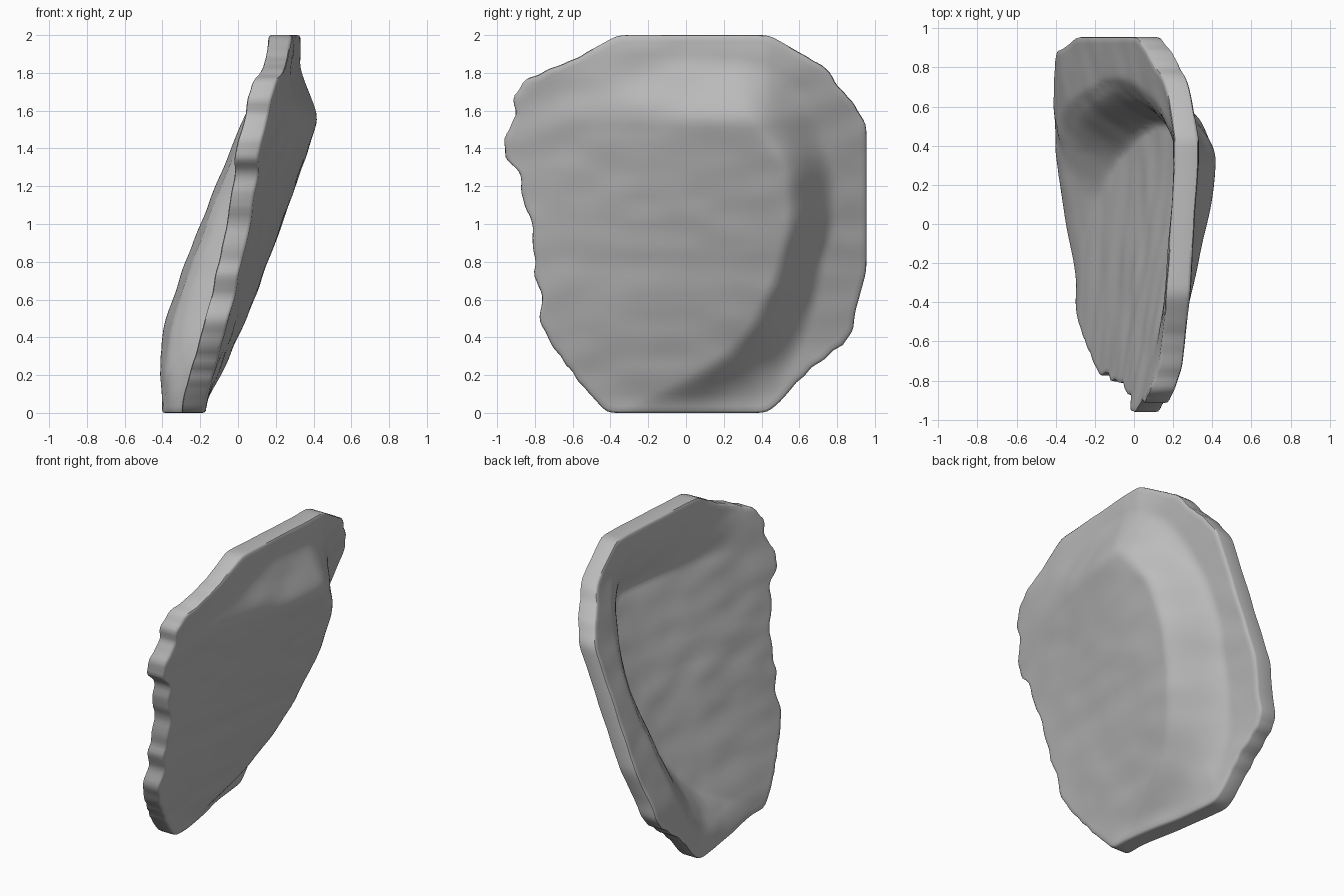
import bpy
import bmesh
from math import cos, sin, tau
from mathutils import Vector, noise

# Remove the default cube
default_cube = bpy.data.objects.get("Cube")
if default_cube:
    bpy.data.objects.remove(default_cube, do_unlink=True)

THICKNESS = 0.122
RINGS = 44
STEP = 0.028

# Ragged outline of the plate as (y, z)
outline = [(-.42, 0), (.43, 0), (.5, .06), (.6, .18), (.87, .4), (.9, .55),
           (.955, .75), (.955, 1.53), (.86, 1.67), (.72, 1.84), (.65, 1.88),
           (.44, 2), (-.36, 2), (-.6, 1.87), (-.87, 1.75), (-.92, 1.66),
           (-.9, 1.58), (-.96, 1.45), (-.96, 1.35), (-.88, 1.28), (-.86, 1.1),
           (-.81, 1), (-.82, .9), (-.79, .8), (-.81, .75), (-.76, .62),
           (-.78, .48), (-.7, .34), (-.55, .15)]

# Profiles by height: raised panel, bent flange, fold line and fold width
panel_profile = [(0, -.17), (.5, .05), (.95, .22), (1.4, .38), (1.6, .45), (2, .57)]
flange_profile = [(0, -.28), (.2, -.26), (.4, -.22), (.75, -.09), (1.5, .21), (1.75, .3), (1.85, .33), (2, .33)]
fold_profile = [(0, -.4), (.2, .05), (.4, .3), (.7, .45), (1, .53), (1.3, .51), (1.6, .28), (2, .2)]
width_profile = [(0, .8), (.2, .5), (.4, .34), (.8, .25), (1.3, .28), (1.6, .42), (2, .45)]


def smoothstep(t):
    t = max(0, min(1, t))
    return t * t * (3 - 2 * t)


def profile_value(profile, z):
    for (z0, v0), (z1, v1) in zip(profile, profile[1:]):
        if z <= z1:
            return v0 + (v1 - v0) * (z - z0) / (z1 - z0)
    return profile[-1][1]


def soft_value(profile, z):
    # Average nearby heights so the profile has no hard kinks
    offsets = (-.08, -.04, 0, .04, .08)
    return sum(profile_value(profile, max(0, min(2, z + d))) for d in offsets) / len(offsets)


def outer_x(y, z):
    # The panel falls away to the front and levels off towards the fold
    across = y - .2
    across = (across - (across ** 2 + .03) ** .5) / 2
    panel = soft_value(panel_profile, z) + (.03 + .14 * z) * across
    flange = soft_value(flange_profile, z)
    flange -= .15 * max(0, y - .43) + .07 * max(0, .3 - y)
    past_side = max(0, (y - soft_value(fold_profile, z)) / soft_value(width_profile, z))
    past_top = max(0, (z - 1.52) / .37)
    bend = smoothstep((past_side ** 2 + past_top ** 2) ** .5)
    return panel - bend * max(0, panel - flange)


# Sample disc that keeps the wall equally thick through the folds
disc = [(0, 0)] + [(r * cos(tau * k / 8), r * sin(tau * k / 8)) for r in (.4, .8) for k in range(8)]


def inner_x(y, z):
    t = THICKNESS
    return min(outer_x(y + a * t, z + b * t) - t * (1 - a * a - b * b) ** .5 for a, b in disc)


def wave(y, z, seed):
    # Faint hammered waviness
    return noise.noise(Vector((seed, y * 4, z * 7))) * .007


def resample(points, step):
    result = []
    for a, b in zip(points, points[1:] + points[:1]):
        a, b = Vector(a), Vector(b)
        count = max(2, round((b - a).length / step))
        result += [a.lerp(b, i / count) for i in range(count)]
    return result


def soften(points, passes):
    for _ in range(passes):
        n = len(points)
        points = [(points[i - 1] + points[i] * 2 + points[(i + 1) % n]) / 4 for i in range(n)]
    return points


def chip(point, middle):
    # Small nicks along the edge, fading out at the straight sides
    fade = smoothstep(point.y * 5) * smoothstep((2 - point.y) * 5) * smoothstep((.96 - point.x) * 8)
    nick = noise.noise(Vector((3, point.x * 14, point.y * 14))) * .012 * fade
    return point + (point - middle) * nick


def build_plate():
    bm = bmesh.new()
    middle = Vector((0, 1))
    border = soften(resample(outline, STEP), 2)
    border = [chip(p, middle) for p in border]
    count = len(border)

    def add_vert(p, surface, inset, seed):
        x = surface(p.x, p.y) + inset + wave(p.x, p.y, seed)
        return bm.verts.new((x, p.x, p.y))

    def add_ring(scale, surface, inset, seed):
        return [add_vert(middle.lerp(p, scale), surface, inset, seed) for p in border]

    # Outer face, rounded rim, then inner face
    fractions = [i / RINGS * .988 for i in range(1, RINGS + 1)]
    loops = [add_ring(f, outer_x, 0, 1) for f in fractions]
    loops += [add_ring(.997, outer_x, -.005, 1), add_ring(1, outer_x, -.017, 1),
              add_ring(1, inner_x, .017, 5), add_ring(.997, inner_x, .005, 5)]
    loops += [add_ring(f, inner_x, 0, 5) for f in reversed(fractions)]
    for a, b in zip(loops, loops[1:]):
        for i in range(count):
            j = (i + 1) % count
            bm.faces.new((a[i], a[j], b[j], b[i]))

    # Close the centre of each face
    for ring, surface, seed in ((loops[0], outer_x, 1), (loops[-1], inner_x, 5)):
        tip = add_vert(middle, surface, 0, seed)
        for i in range(count):
            bm.faces.new((ring[i], ring[(i + 1) % count], tip))

    bmesh.ops.recalc_face_normals(bm, faces=bm.faces)
    mesh = bpy.data.meshes.new("curved_plate")
    bm.to_mesh(mesh)
    bm.free()
    plate = bpy.data.objects.new("curved_plate", mesh)
    bpy.context.collection.objects.link(plate)
    return plate


# Single grey material
grey = bpy.data.materials.new("plain grey")
grey.use_nodes = True
colour = (.5, .5, .5, 1)
grey.diffuse_color = colour
grey.node_tree.nodes["Principled BSDF"].inputs["Base Color"].default_value = colour

plate = build_plate()
plate.data.materials.append(grey)
bpy.ops.object.select_all(action="DESELECT")
plate.select_set(True)
bpy.context.view_layer.objects.active = plate
bpy.ops.object.shade_smooth_by_angle(angle=.8)
